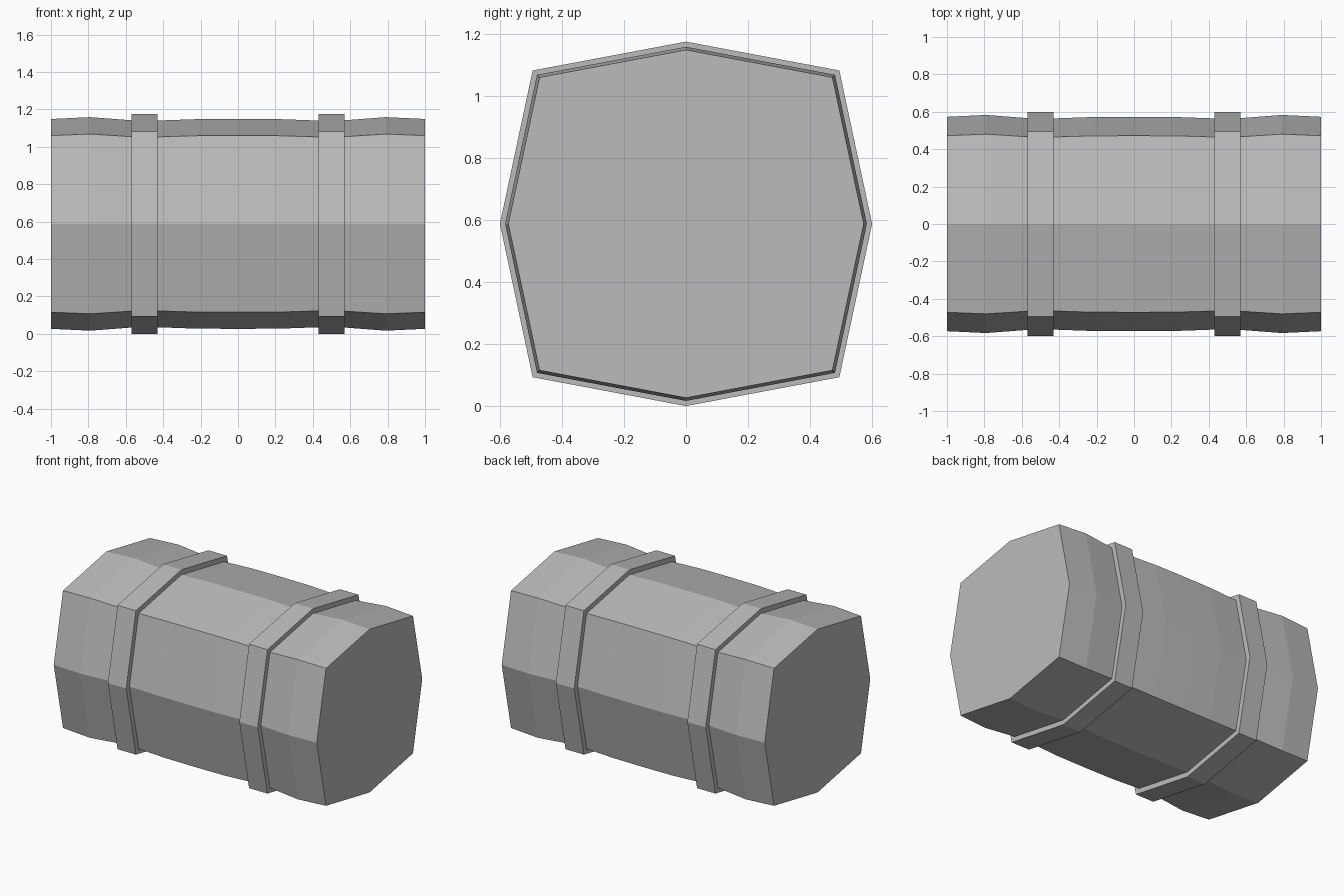
import bpy
import bmesh

cube = bpy.data.objects.get("Cube")
if cube:
    bpy.data.objects.remove(cube, do_unlink=True)

MID_Z = 0.588

grey = bpy.data.materials.new("plain_grey")
grey.use_nodes = True
grey.diffuse_color = (0.5, 0.5, 0.5, 1)
grey.node_tree.nodes["Principled BSDF"].inputs["Base Color"].default_value = (0.5, 0.5, 0.5, 1)


def octagon(x, r):
    """Slightly flattened eight-sided section across the x axis."""
    side, top, corner = r, r * 0.979, r * 0.824
    ring = [(side, 0), (corner, corner), (0, top), (-corner, corner),
            (-side, 0), (-corner, -corner), (0, -top), (corner, -corner)]
    return [(x, y, MID_Z + z) for y, z in ring]


def loft(name, stations):
    """Join octagonal sections (x, radius) into one capped, flat-faced solid."""
    bm = bmesh.new()
    loops = [[bm.verts.new(p) for p in octagon(x, r)] for x, r in stations]
    for a, b in zip(loops, loops[1:]):
        for i in range(8):
            j = (i + 1) % 8
            bm.faces.new((a[i], a[j], b[j], b[i]))
    bm.faces.new(loops[0])
    bm.faces.new(loops[-1])
    bmesh.ops.recalc_face_normals(bm, faces=bm.faces)
    mesh = bpy.data.meshes.new(name)
    bm.to_mesh(mesh)
    bm.free()
    mesh.materials.append(grey)
    obj = bpy.data.objects.new(name, mesh)
    bpy.context.collection.objects.link(obj)
    return obj


# Barrel body, gently pinched beneath each band
half = [(0.22, 0.572), (0.5, 0.562), (0.57, 0.566), (0.79, 0.583), (1.0, 0.573)]
loft("barrel_body", [(-x, r) for x, r in reversed(half)] + [(0, 0.573)] + half)

# Raised bands
for name, x in (("right_band", -0.5), ("left_band", 0.5)):
    loft(name, [(x - 0.07, 0.6), (x + 0.07, 0.6)])
